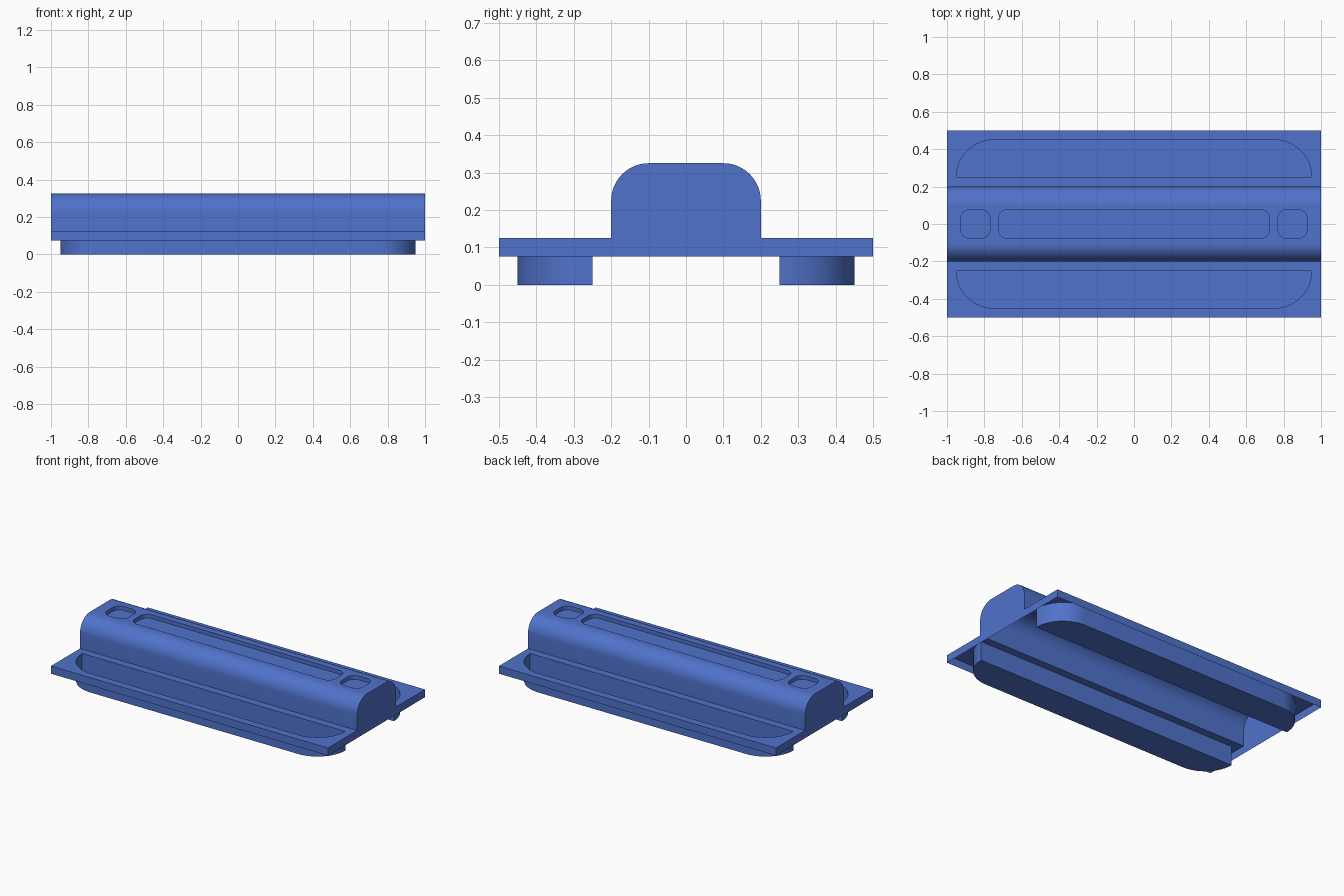
import bpy, bmesh
from math import sin, cos, pi

if "Cube" in bpy.data.objects:
    bpy.data.objects.remove(bpy.data.objects["Cube"])

ARC = 12
FLANGE_Z, SKIRT_Z, TOP_Z = 0.125, 0.075, 0.325
HUMP_Y, HUMP_R = 0.2, 0.1


def arc(cx, cy, r, a0, a1):
    """Points on an arc, angles in quarter turns."""
    return [(cx + r * cos((a0 + (a1 - a0) * i / ARC) * pi / 2),
             cy + r * sin((a0 + (a1 - a0) * i / ARC) * pi / 2)) for i in range(ARC + 1)]


def slot(x0, x1, hy, r):
    """Rounded rectangle outline."""
    return (arc(x1 - r, hy - r, r, 0, 1) + arc(x0 + r, hy - r, r, 1, 2)
            + arc(x0 + r, r - hy, r, 2, 3) + arc(x1 - r, r - hy, r, 3, 4))


def rect(y0, y1):
    return [(-1, y0), (1, y0), (1, y1), (-1, y1)]


def panel(bm, outer, holes, z, floor_z):
    """Flat sheet with sunken pockets: sheet, pocket walls and pocket floors."""
    edges = []
    for k, loop in enumerate([outer] + holes):
        top = [bm.verts.new((x, y, z)) for x, y in loop]
        n = len(top)
        edges += [bm.edges.new((top[i], top[(i + 1) % n])) for i in range(n)]
        if k:
            low = [bm.verts.new((x, y, floor_z)) for x, y in loop]
            for i in range(n):
                j = (i + 1) % n
                bm.faces.new((top[i], top[j], low[j], low[i]))
            bm.faces.new(low)
    bmesh.ops.triangle_fill(bm, use_beauty=True, edges=edges, normal=(0, 0, 1))


bm = bmesh.new()

# Side flanges with deep D-shaped pockets that act as feet
for s in (1, -1):
    d_shape = [(-0.95, 0.25)] + [(0.95, 0.25)] + arc(0.75, 0.25, 0.2, 0, 1)[1:] + arc(-0.75, 0.25, 0.2, 1, 2)[:-1]
    panel(bm, [(x, s * y) for x, y in rect(HUMP_Y, 0.5)],
          [[(x, s * y) for x, y in d_shape]], FLANGE_Z, 0.0)

# Top of the raised spine with three shallow slots
flat = HUMP_Y - HUMP_R
panel(bm, rect(-flat, flat),
      [slot(-0.925, -0.77, 0.078, 0.05), slot(-0.725, 0.725, 0.078, 0.05), slot(0.77, 0.925, 0.078, 0.05)],
      TOP_Z, TOP_Z - 0.025)

# Cross-section: skirt, flange, rounded spine
half = [(0.5, SKIRT_Z), (0.5, FLANGE_Z), (HUMP_Y, FLANGE_Z)] + arc(flat, TOP_Z - HUMP_R, HUMP_R, 0, 1)
profile = half + [(-y, z) for y, z in reversed(half)]
ends = [[bm.verts.new((x, y, z)) for y, z in profile] for x in (-1, 1)]

# Skirt sides and spine walls (flange and top strips are the panels above)
last = len(profile) - 2
skip = {1, len(half) - 1, last - 1}
for i in range(last + 1):
    if i not in skip:
        bm.faces.new((ends[0][i], ends[0][i + 1], ends[1][i + 1], ends[1][i]))

# End walls, the underside stays open
for e in ends:
    bm.faces.new(e)

bmesh.ops.remove_doubles(bm, verts=bm.verts, dist=1e-5)
bmesh.ops.recalc_face_normals(bm, faces=bm.faces)
bm.normal_update()
sheet = max(bm.faces, key=lambda f: f.calc_center_median().z)
if sheet.normal.z < 0:
    bmesh.ops.reverse_faces(bm, faces=bm.faces)

mesh = bpy.data.meshes.new("cover_shell")
bm.to_mesh(mesh)
bm.free()
body = bpy.data.objects.new("cover_shell", mesh)
bpy.context.collection.objects.link(body)

blue = bpy.data.materials.new("blue")
blue.diffuse_color = (0.08, 0.17, 0.6, 1)
blue.use_nodes = True
blue.node_tree.nodes["Principled BSDF"].inputs["Base Color"].default_value = blue.diffuse_color
mesh.materials.append(blue)

bpy.context.view_layer.objects.active = body
body.select_set(True)
bpy.ops.object.shade_smooth_by_angle(angle=pi / 6)
